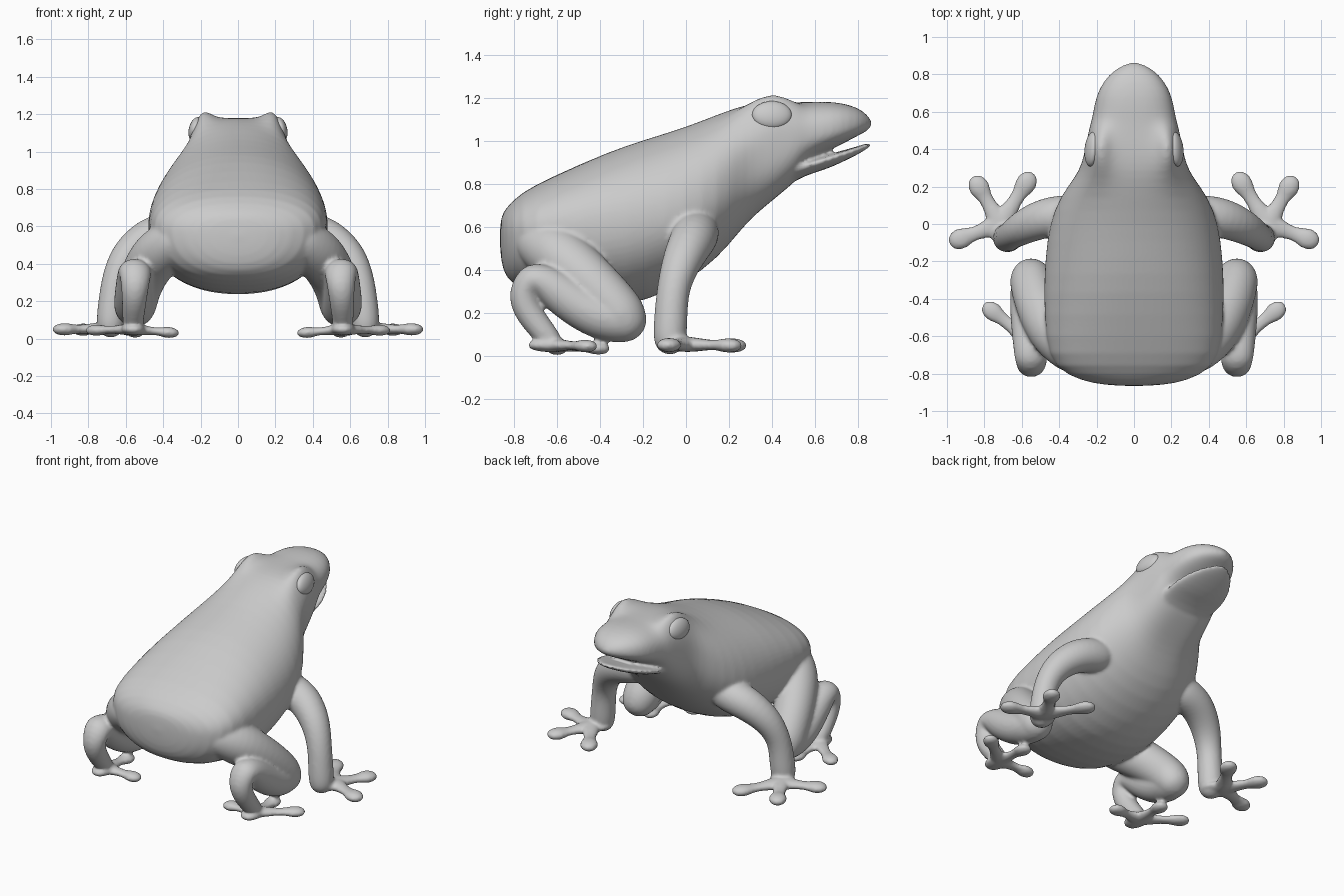
import bpy, bmesh
from math import sin, cos, pi, exp, copysign
from mathutils import Vector

if "Cube" in bpy.data.objects:
    bpy.data.objects.remove(bpy.data.objects["Cube"])

skin = []  # parts that are fused into one continuous skin


def loft(name, rings, start, end, level=1, mirror=False):
    """Skin a list of vertex rings, closed by a pole at both ends."""
    bm = bmesh.new()
    vr = [[bm.verts.new(p) for p in ring] for ring in rings]
    n = len(vr[0])
    for a, b in zip(vr, vr[1:]):
        for i in range(n):
            j = (i + 1) % n
            bm.faces.new((a[i], a[j], b[j], b[i]))
    for ring, pole in ((vr[0], start), (vr[-1], end)):
        v = bm.verts.new(pole)
        for i in range(n):
            bm.faces.new((ring[i], ring[(i + 1) % n], v))
    bmesh.ops.recalc_face_normals(bm, faces=bm.faces)
    me = bpy.data.meshes.new(name)
    bm.to_mesh(me)
    bm.free()
    ob = bpy.data.objects.new(name, me)
    bpy.context.collection.objects.link(ob)
    if mirror:
        ob.modifiers.new("mirror", 'MIRROR')
    sub = ob.modifiers.new("subdivision", 'SUBSURF')
    sub.levels = sub.render_levels = level
    skin.append(ob)
    return ob


def section(y, hw, top, bottom, mid, e=2.1, brow=0, n=36):
    """Upright cross-section with separate upper and lower heights."""
    ring = []
    for i in range(n):
        a = 2 * pi * i / n
        c, s = cos(a), sin(a)
        px = copysign(abs(c) ** (2 / e), c) * hw
        pz = copysign(abs(s) ** (2 / e), s)
        z = mid + pz * ((top - mid) if s > 0 else (mid - bottom))
        if s > 0:
            z += brow * exp(-((abs(px) - .19) / .055) ** 2) * min(1, pz * 1.2)
        ring.append((px, y, z))
    return ring


def limb(name, path, flat=1.0, n=12):
    """Round-ended mirrored tube along (x, y, z, radius) points."""
    pts = [(Vector(p[:3]), p[3] * 1.04) for p in path]
    d0 = (pts[1][0] - pts[0][0]).normalized()
    d1 = (pts[-1][0] - pts[-2][0]).normalized()
    (p0, r0), (p1, r1) = pts[0], pts[-1]
    pts = [(p0 - d0 * r0 * .65, r0 * .75)] + pts + [(p1 + d1 * r1 * .65, r1 * .75)]
    rings, side = [], None
    for i, (p, r) in enumerate(pts):
        t = (pts[min(i + 1, len(pts) - 1)][0] - pts[max(i - 1, 0)][0]).normalized()
        if side is None:
            side = t.orthogonal()
        side = (side - t * side.dot(t)).normalized()
        up = t.cross(side)
        ring = []
        for k in range(n):
            a = 2 * pi * k / n
            o = (side * cos(a) + up * sin(a)) * r
            o.z *= flat
            ring.append(p + o)
        rings.append(ring)
    return loft(name, rings, p0 - d0 * r0, p1 + d1 * r1, 2, True)


def digits(name, root, tips, size):
    """Splayed digits with round toe pads."""
    a = Vector(root)
    for tip in tips:
        b = Vector(tip)
        limb(name, [(*a.lerp(b, t), r * size) for t, r in
                    ((0, 1.15), (.3, .9), (.55, .68), (.75, .72), (.92, 1.02), (1.05, 1))], .6)


# body and upper head: y, half width, top, bottom, widest height, squareness, brow
body = [(-.86, .16, .65, .44, .56), (-.84, .28, .685, .36, .57), (-.77, .43, .76, .31, .58, 2.3),
        (-.62, .475, .835, .26, .59, 2.3), (-.35, .485, .955, .225, .60, 2.2), (-.18, .475, 1.01, .255, .63),
        (0, .455, 1.065, .34, .66), (.15, .395, 1.125, .455, .74), (.25, .315, 1.16, .58, .86, 2.3, .03),
        (.32, .28, 1.175, .655, .93, 2.6, .06), (.40, .262, 1.18, .72, .99, 2.9, .075),
        (.46, .25, 1.18, .77, 1.0, 2.8, .06), (.52, .238, 1.18, .82, 1.02, 2.5, .03),
        (.56, .225, 1.18, .895, 1.03, 2.4), (.64, .212, 1.183, .945, 1.04, 2.4),
        (.72, .19, 1.178, .98, 1.06, 2.4), (.80, .135, 1.155, 1.025, 1.07, 2.3),
        (.845, .07, 1.12, 1.045, 1.08)]
loft("body", [section(*s) for s in body], (0, -.868, .55), (0, .87, 1.08))

# lower jaw
jaw = [(.44, .18, .89, .77, .85), (.55, .205, .905, .84, .885), (.64, .197, .93, .862, .91),
       (.73, .165, .955, .902, .94), (.80, .115, .975, .937, .96), (.845, .055, .99, .964, .98)]
loft("lower_jaw", [section(*s) for s in jaw], (0, .42, .83), (0, .872, .988))

# front legs with three splayed fingers
limb("front_leg", [(.34, .05, .58, .11), (.48, .035, .545, .108), (.60, -.02, .445, .092),
                   (.655, -.06, .32, .075), (.67, -.07, .20, .077), (.68, -.075, .08, .08)])
limb("palm", [(.67, -.06, .055, .07), (.72, -.02, .053, .085), (.735, .01, .05, .06)], .4)
digits("finger", (.715, .0, .053), ((.93, -.08, .05), (.83, .20, .048), (.575, .22, .048)), .056)

# hind legs: thigh, shank folded back, then ankle down to the foot
limb("thigh", [(.34, -.68, .52, .12), (.43, -.58, .46, .14), (.51, -.44, .34, .125),
               (.545, -.32, .22, .118), (.55, -.29, .17, .115)])
limb("shank", [(.55, -.29, .16, .105), (.56, -.40, .175, .105), (.56, -.52, .24, .10),
               (.555, -.64, .335, .092), (.55, -.725, .365, .09), (.55, -.765, .29, .075),
               (.555, -.735, .20, .066), (.56, -.67, .12, .058), (.56, -.63, .07, .055)])
limb("foot", [(.56, -.68, .05, .06), (.56, -.63, .05, .07), (.56, -.58, .045, .055)], .5)
digits("toe", (.56, -.62, .05), ((.76, -.465, .045), (.55, -.41, .035), (.37, -.60, .033)), .05)

# fuse all skin parts into one smoothly blended surface
bpy.ops.object.select_all(action='DESELECT')
for ob in skin:
    ob.select_set(True)
bpy.context.view_layer.objects.active = skin[0]
bpy.ops.object.convert(target='MESH')
bpy.ops.object.join()
frog = bpy.context.object
frog.name = "body_and_legs"
remesh = frog.modifiers.new("fuse", 'REMESH')
remesh.mode = 'VOXEL'
remesh.voxel_size = .011
remesh.use_smooth_shade = True
relax = frog.modifiers.new("blend", 'SMOOTH')
relax.factor, relax.iterations = .5, 6

# eyes
for s in (1, -1):
    bpy.ops.mesh.primitive_uv_sphere_add(segments=24, ring_count=14, location=(s * .225, .40, 1.12),
                                         rotation=(0, s * -.25, s * .1))
    eye = bpy.context.object
    eye.name = "eye"
    eye.scale = (.037, .093, .066)
    bpy.ops.object.shade_smooth()
